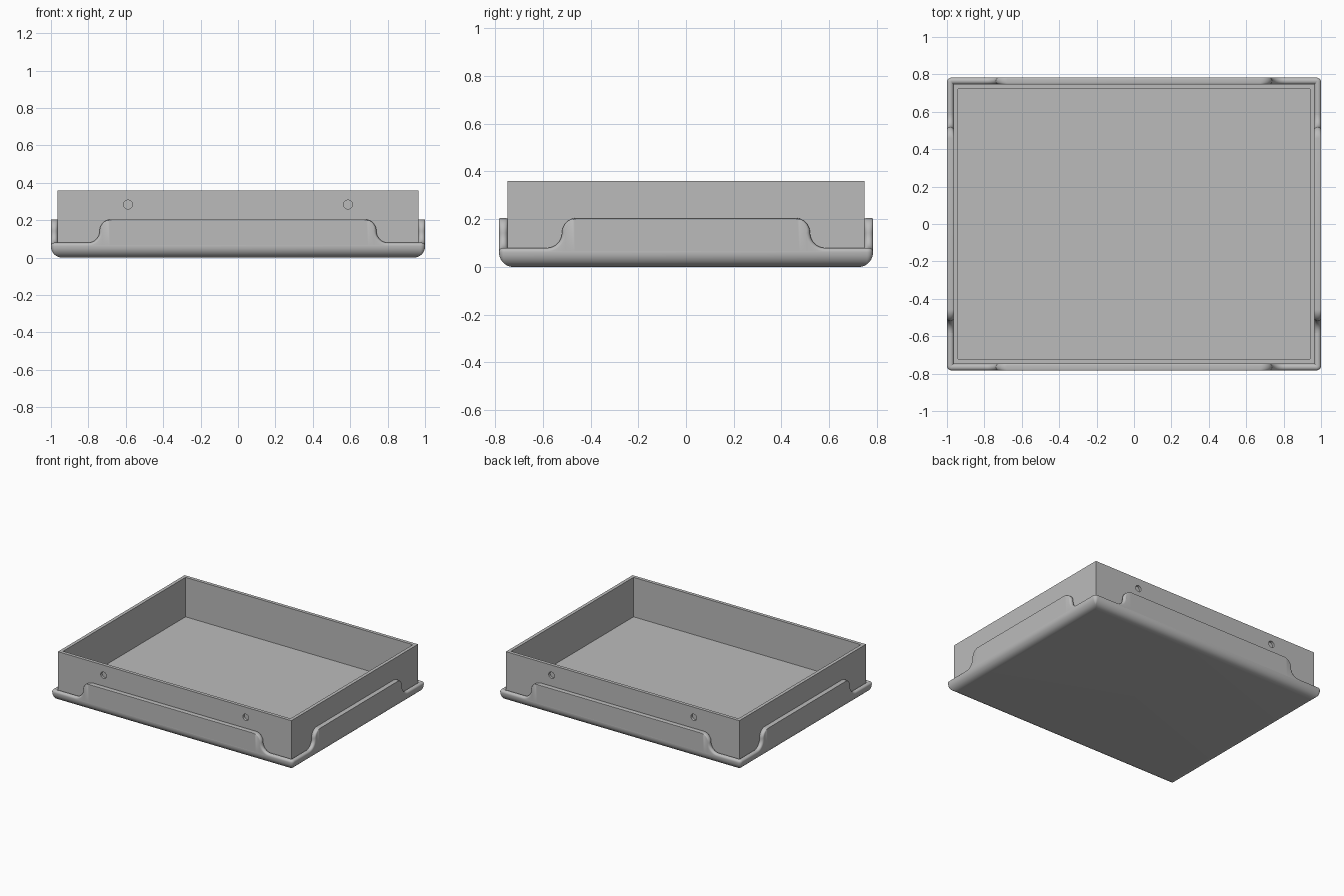
import bpy
import bmesh
from math import sin, cos, pi
from mathutils import Matrix, Vector

cube = bpy.data.objects.get("Cube")
if cube:
    bpy.data.objects.remove(cube, do_unlink=True)

HX, HY, TOP = 0.965, 0.748, 0.36      # box half sizes and height
LIP_W, LIP_DROP = 0.035, 0.015        # rim thickness and rounding
LOW, HIGH, SKIRT = 0.08, 0.205, 0.06  # rim heights
WALL, FLOOR = 0.025, 0.035

grey = bpy.data.materials.new("light grey")
grey.use_nodes = True
colour = (0.5, 0.5, 0.5, 1)
grey.diffuse_color = colour
grey.node_tree.nodes["Principled BSDF"].inputs["Base Color"].default_value = colour


def finish(bm, name, smooth=True):
    bmesh.ops.recalc_face_normals(bm, faces=bm.faces)
    mesh = bpy.data.meshes.new(name)
    bm.to_mesh(mesh)
    bm.free()
    obj = bpy.data.objects.new(name, mesh)
    bpy.context.collection.objects.link(obj)
    mesh.materials.append(grey)
    if smooth:
        bpy.ops.object.select_all(action="DESELECT")
        obj.select_set(True)
        bpy.context.view_layer.objects.active = obj
        bpy.ops.object.shade_smooth_by_angle(angle=0.6)
    return obj


def loft(bm, rings):
    """Skin closed rings of equal length and cap both ends."""
    rows = [[bm.verts.new(p) for p in ring] for ring in rings]
    n = len(rows[0])
    for a, b in zip(rows, rows[1:]):
        for i in range(n):
            j = (i + 1) % n
            bm.faces.new((a[i], a[j], b[j], b[i]))
    bm.faces.new(rows[0])
    bm.faces.new(rows[-1])


def rounded_rect(hx, hy, r, z, steps=5):
    pts = []
    for k, (sx, sy) in enumerate(((1, 1), (-1, 1), (-1, -1), (1, -1))):
        for i in range(steps + 1):
            a = (k + i / steps) * pi / 2
            pts.append((sx * (hx - r) + r * cos(a), sy * (hy - r) + r * sin(a), z))
    return pts


# Half-round lip section: distance from the box wall, drop below the crest
lip = [(LIP_W / 2 * (1 - cos(pi * k / 8)), LIP_DROP * (1 - sin(pi * k / 8)))
       for k in range(9)]

# Base pan with a filleted bottom edge and a rounded lip
section = [(SKIRT * (1 - sin(pi / 2 * k / 10)), SKIRT * (1 - cos(pi / 2 * k / 10)))
           for k in range(11)]
section += [(LIP_W - d, LOW - drop) for d, drop in reversed(lip)]
bm = bmesh.new()
loft(bm, [rounded_rect(HX + LIP_W - inset, HY + LIP_W - inset,
                       max(0.025 - inset, 0.001), z) for inset, z in section])
finish(bm, "base_pan")

# Open box standing in the pan
bm = bmesh.new()
ix, iy = HX - WALL, HY - WALL
loft(bm, [[(sx * x, sy * y, z) for sx, sy in ((1, 1), (-1, 1), (-1, -1), (1, -1))]
          for x, y, z in ((HX, HY, 0.02), (HX, HY, TOP), (ix, iy, TOP), (ix, iy, FLOOR))])
box = finish(bm, "box_walls", smooth=False)

# Shallow round holes in the front and back walls
bm = bmesh.new()
for sx in (-1, 1):
    for sy in (-1, 1):
        place = Matrix.Translation((sx * 0.588, sy * HY, 0.284)) @ Matrix.Rotation(pi / 2, 4, "X")
        bmesh.ops.create_cone(bm, cap_ends=True, segments=32, radius1=0.024,
                              radius2=0.024, depth=0.036, matrix=place)
cutter = finish(bm, "hole_cutter", smooth=False)
cutter.hide_render = True
cutter.hide_viewport = True
cut = box.modifiers.new("holes", "BOOLEAN")
cut.operation = "DIFFERENCE"
cut.solver = "EXACT"
cut.object = cutter


def apron_path(centre):
    """Crest line as (u, z, normal u, normal z, rounding), left to right."""
    r = (HIGH - LOW) / 2
    half = []
    for k in range(11):               # foot curve, concave
        a = pi / 2 * k / 10
        half.append((-centre - r + r * sin(a), LOW + r * (1 - cos(a)),
                     -sin(a), cos(a), 1))
    for k in range(1, 11):            # shoulder curve, convex
        a = pi / 2 * k / 10
        half.append((-centre + r * (1 - cos(a)), LOW + r + r * sin(a),
                     -cos(a), sin(a), 1 - 0.85 * k / 10))
    return half + [(-u, z, -nu, nz, s) for u, z, nu, nz, s in reversed(half)]


# Raised aprons on all four sides
for k, name in enumerate(("front", "left", "back", "right")):
    wall, centre = ((HY, 0.74), (HX, 0.52))[k % 2]
    turn = Matrix.Rotation(k * pi / 2, 3, "Z")
    rings = []
    for u, z, nu, nz, s in apron_path(centre):
        ring = [(u - nu * drop * s, d, z - nz * drop * s) for d, drop in lip]
        ring += [(ring[-1][0], LIP_W, SKIRT), (ring[0][0], 0, SKIRT)]
        rings.append([turn @ Vector((x, -(wall + d), h)) for x, d, h in ring])
    bm = bmesh.new()
    loft(bm, rings)
    finish(bm, name + "_apron")
